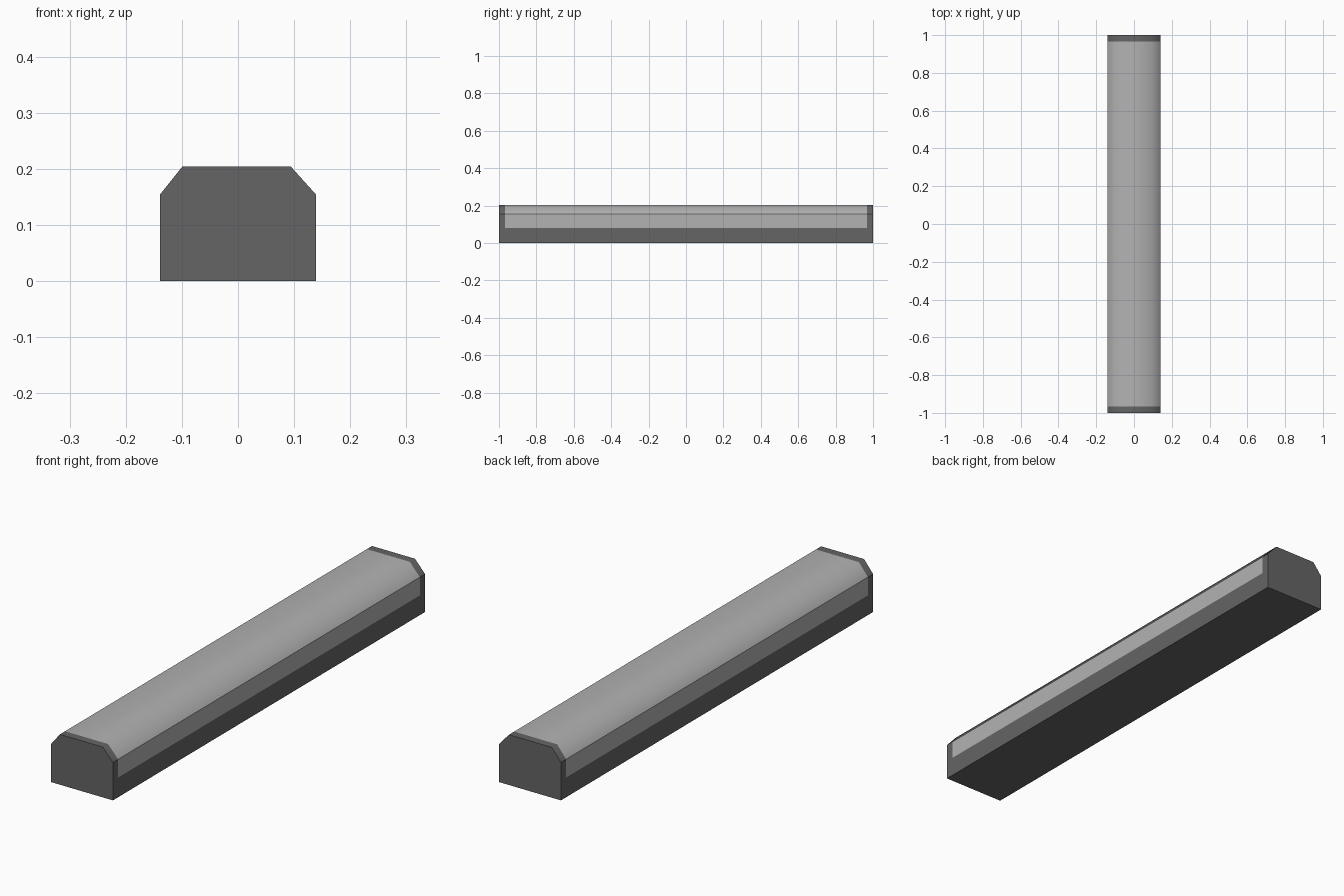
import bpy, bmesh

if "Cube" in bpy.data.objects:
    bpy.data.objects.remove(bpy.data.objects["Cube"])

# Cross-section (x, z), counter-clockwise from the lower left corner
profile = [(-0.139, 0), (0.139, 0), (0.139, 0.08), (0.139, 0.154),
           (0.094, 0.204), (-0.099, 0.204), (-0.139, 0.154), (-0.139, 0.08)]
stations = [-1, -0.967, 0.967, 1]
n = len(profile)


def material(name, value):
    mat = bpy.data.materials.new(name)
    mat.diffuse_color = (value, value, value, 1)
    mat.use_nodes = True
    mat.node_tree.nodes["Principled BSDF"].inputs["Base Color"].default_value = mat.diffuse_color
    return mat


bm = bmesh.new()
rings = [[bm.verts.new((x, y, z)) for x, z in profile] for y in stations]

# Long walls: the upper middle span is the pale diffuser, the rest is dark housing
for s, (a, b) in enumerate(zip(rings, rings[1:])):
    for i in range(n):
        j = (i + 1) % n
        face = bm.faces.new((a[i], a[j], b[j], b[i]))
        face.material_index = 1 if s == 1 and 2 <= i <= 6 else 0
        face.smooth = True

# Flat ends
bm.faces.new(rings[0])
bm.faces.new(rings[-1])
bmesh.ops.recalc_face_normals(bm, faces=bm.faces)

# Only the upper shoulder edges and flush seams stay soft
for e in bm.edges:
    v, w = e.verts
    soft_row = v.co.z > 0.2 or abs(v.co.z - 0.08) < 0.001
    along = abs(v.co.y - w.co.y) > 0.01
    seam = not along and abs(v.co.y) < 0.99
    e.smooth = seam or (along and soft_row)

mesh = bpy.data.meshes.new("light_bar")
bm.to_mesh(mesh)
bm.free()
mesh.materials.append(material("dark_housing", 0.13))
mesh.materials.append(material("pale_diffuser", 0.45))
bar = bpy.data.objects.new("light_bar", mesh)
bpy.context.collection.objects.link(bar)
